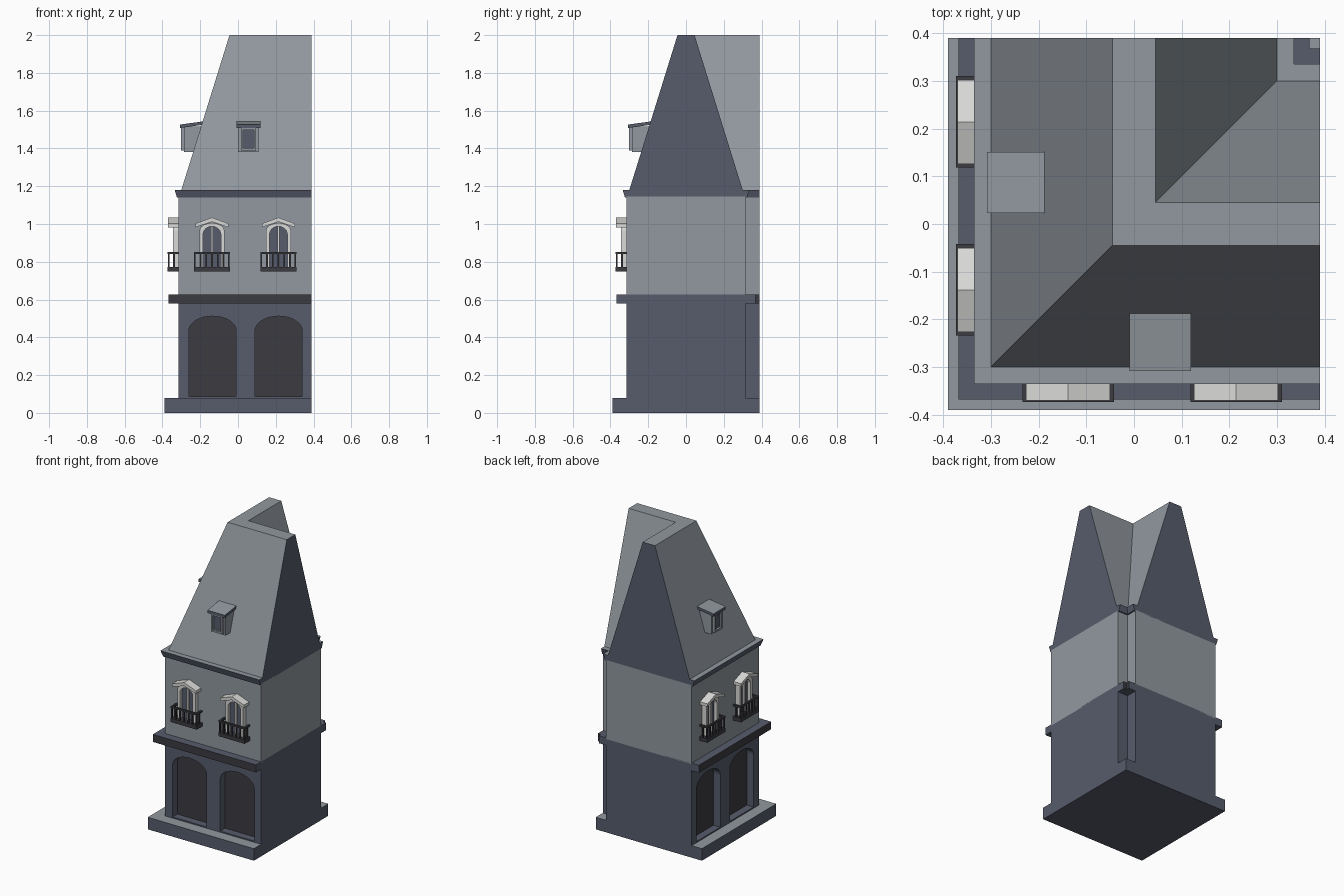
import bpy, bmesh, math

if "Cube" in bpy.data.objects:
    bpy.data.objects.remove(bpy.data.objects["Cube"])

def material(name, rgb):
    m = bpy.data.materials.new(name)
    m.diffuse_color = (*rgb, 1)
    m.use_nodes = True
    m.node_tree.nodes["Principled BSDF"].inputs["Base Color"].default_value = m.diffuse_color
    return m

GREY = material("stone_grey", (0.285, 0.315, 0.345))
SLATE = material("dark_slate", (0.095, 0.107, 0.15))
BLACK = material("charcoal", (0.045, 0.043, 0.052))
WHITE = material("trim_white", (0.70, 0.70, 0.69))

END = 0.39      # where both wings of the corner block stop
WALL = 0.315    # half depth of the wings


def finish(name, bm, mats, rule=None):
    bmesh.ops.recalc_face_normals(bm, faces=bm.faces[:])
    bm.normal_update()
    if rule:
        for f in bm.faces:
            f.material_index = rule(f.normal)
    me = bpy.data.meshes.new(name)
    bm.to_mesh(me)
    bm.free()
    for m in mats:
        me.materials.append(m)
    ob = bpy.data.objects.new(name, me)
    bpy.context.collection.objects.link(ob)
    return ob


def sweep(name, profile, mats, rule=None):
    """Sweep an (offset, z) profile round the L-shaped corner with a mitre."""
    bm = bmesh.new()
    rows = [[bm.verts.new(p) for p in pts] for pts in (
        [(END, -d, z) for d, z in profile],
        [(-d, -d, z) for d, z in profile],
        [(-d, END, z) for d, z in profile])]
    n = len(profile)
    for a, b in zip(rows, rows[1:]):
        for i in range(n):
            j = (i + 1) % n
            bm.faces.new((a[i], a[j], b[j], b[i]))
    bm.faces.new(rows[0])
    bm.faces.new(rows[2])
    return finish(name, bm, mats, rule)


def band(d0, z0, d1, z1):
    return [(-d0, z0), (d0, z0), (d1, z1), (-d1, z1)]


def prism(bm, pts, y0, y1, side):
    """Extrude an (x, z) outline in depth; side 1 puts it on the left facade."""
    put = lambda x, y, z: bm.verts.new((y, x, z) if side else (x, y, z))
    a = [put(x, y0, z) for x, z in pts]
    b = [put(x, y1, z) for x, z in pts]
    bm.faces.new(a)
    bm.faces.new(b)
    for i in range(len(pts)):
        j = (i + 1) % len(pts)
        bm.faces.new((a[i], a[j], b[j], b[i]))


def box(bm, x0, x1, y0, y1, z0, z1, side):
    prism(bm, [(x0, z0), (x1, z0), (x1, z1), (x0, z1)], y0, y1, side)


def ring(bm, outer, inner, y0, y1, side):
    """Frame between two outlines with equal point counts."""
    put = lambda x, y, z: bm.verts.new((y, x, z) if side else (x, y, z))
    loops = [[put(x, y, z) for x, z in pts]
             for pts, y in ((outer, y0), (inner, y0), (inner, y1), (outer, y1))]
    n = len(outer)
    for k in range(4):
        a, b = loops[k], loops[(k + 1) % 4]
        for i in range(n):
            j = (i + 1) % n
            bm.faces.new((a[i], a[j], b[j], b[i]))


def arch(cx, hw, z0, spring, rise, n=12):
    return [(cx - hw, z0), (cx + hw, z0)] + [
        (cx + hw * math.cos(math.pi * i / n), spring + rise * math.sin(math.pi * i / n))
        for i in range(n + 1)]


# Plinth: full square, grey paving on top
bm = bmesh.new()
box(bm, -END, END, -END, END, 0, 0.08, 0)
finish("plinth", bm, [SLATE, GREY], lambda n: int(n.z > 0.5))

# Ground floor with arched recesses cut into both street facades
ground = sweep("ground_floor", band(WALL, 0.08, WALL, 0.58), [SLATE])
bm = bmesh.new()
backs = bmesh.new()
for side in (0, 1):
    for cx in (-0.135, 0.215):
        shape = arch(cx, 0.125, 0.088, 0.435, 0.077, 16)
        prism(bm, shape, -0.36, -0.26, side)
        prism(backs, shape, -0.265, -0.258, side)
cutter = finish("arch_cutter", bm, [SLATE])
cutter.hide_render = True
mod = ground.modifiers.new("arches", 'BOOLEAN')
mod.operation = 'DIFFERENCE'
mod.solver = 'EXACT'
mod.object = cutter
bpy.context.view_layer.objects.active = ground
bpy.ops.object.modifier_apply(modifier="arches")
bpy.data.objects.remove(cutter)
finish("arch_backs", backs, [BLACK])

# Cornice: charcoal fascia on the long sides, slate elsewhere
cornice = sweep("cornice", band(0.368, 0.578, 0.368, 0.628), [SLATE, BLACK])
for f in cornice.data.polygons:
    on_end = max(f.center.x, f.center.y) > END - 0.001
    f.material_index = int(abs(f.normal.z) < 0.5 and not on_end)

# Upper floor, eave and steep roof
sweep("upper_floor", band(WALL, 0.62, WALL, 1.145), [GREY])
sweep("eave", band(0.323, 1.14, 0.335, 1.18), [SLATE, GREY], lambda n: int(n.z > 0.5))
roof = sweep("roof", band(0.30, 1.18, 0.045, 2.0), [GREY, SLATE])
for f in roof.data.polygons:
    f.material_index = int(max(f.center.x, f.center.y) > END - 0.001)

# Windows with pediments and balconies, two per facade
for side, label in enumerate(("front", "left")):
    frames, panes, rails = bmesh.new(), bmesh.new(), bmesh.new()
    for cx in (-0.138, 0.214):
        ring(frames, arch(cx, 0.066, 0.755, 0.965, 0.04),
             arch(cx, 0.047, 0.77, 0.945, 0.042), -0.345, -0.31, side)
        box(frames, cx - 0.006, cx + 0.006, -0.335, -0.31, 0.77, 0.987, side)
        prism(panes, arch(cx, 0.05, 0.765, 0.945, 0.044), -0.322, -0.313, side)
        # pediment
        prism(frames, [(cx - 0.088, 0.982), (cx, 1.012), (cx + 0.088, 0.982),
                       (cx + 0.088, 1.002), (cx, 1.034), (cx - 0.088, 1.002)],
              -0.37, -0.31, side)
        # balcony floor, rail and balusters
        x0, x1 = cx - 0.096, cx + 0.096
        box(rails, x0, x1, -0.373, -0.31, 0.748, 0.773, side)
        box(rails, x0, x1, -0.373, -0.361, 0.842, 0.853, side)
        for a in (x0, x1 - 0.012):
            box(rails, a, a + 0.012, -0.361, -0.31, 0.842, 0.853, side)
            box(rails, a + 0.002, a + 0.01, -0.342, -0.334, 0.773, 0.842, side)
        for i in range(7):
            bx = x0 + 0.006 + i * 0.03
            box(rails, bx - 0.004, bx + 0.004, -0.371, -0.363, 0.773, 0.842, side)
    finish(label + "_window_frames", frames, [WHITE])
    finish(label + "_window_panes", panes, [SLATE])
    finish(label + "_balconies", rails, [BLACK])

    # Dormer: body, window frame, pane and sloping cap
    cx = (0.055, 0.087)[side]
    body, pane, cap = bmesh.new(), bmesh.new(), bmesh.new()
    box(body, cx - 0.054, cx + 0.054, -0.285, -0.18, 1.38, 1.515, side)
    ring(body, [(cx + sx * 0.04, z) for sx, z in ((-1, 1.39), (1, 1.39), (1, 1.51), (-1, 1.51))],
         [(cx + sx * 0.029, z) for sx, z in ((-1, 1.402), (1, 1.402), (1, 1.498), (-1, 1.498))],
         -0.303, -0.28, side)
    box(pane, cx - 0.03, cx + 0.03, -0.289, -0.281, 1.40, 1.50, side)
    box(cap, cx - 0.064, cx + 0.064, -0.308, -0.18, 1.508, 1.526, side)
    for v in cap.verts:   # tilt the cap down towards the street
        depth = v.co.x if side else v.co.y
        if depth > -0.2:
            v.co.z += 0.018
    finish(label + "_dormer", body, [GREY])
    finish(label + "_dormer_pane", pane, [SLATE])
    finish(label + "_dormer_cap", cap, [SLATE, GREY], lambda n: int(n.z > 0.5))
